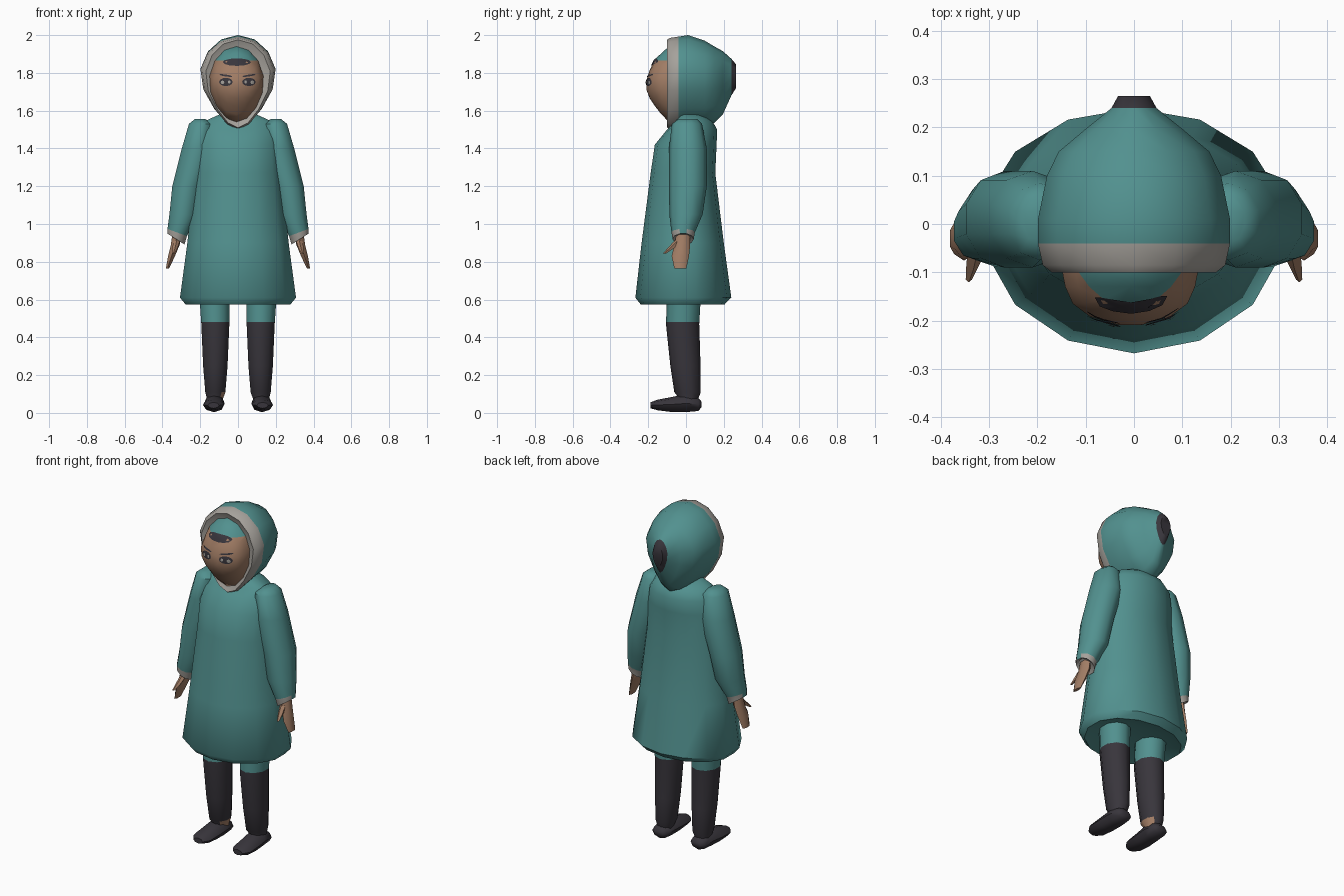
import bpy, bmesh, math
from mathutils import Vector
from mathutils.bvhtree import BVHTree

if "Cube" in bpy.data.objects:
    bpy.data.objects.remove(bpy.data.objects["Cube"])


def material(name, rgb):
    m = bpy.data.materials.new(name)
    m.diffuse_color = (*rgb, 1)
    m.use_nodes = True
    m.node_tree.nodes["Principled BSDF"].inputs["Base Color"].default_value = m.diffuse_color
    return m


TEAL = material("teal cloth", (0.084, 0.283, 0.275))
PALE = material("pale trim", (0.38, 0.36, 0.33))
SKIN = material("skin", (0.36, 0.205, 0.13))
DARK = material("dark leather", (0.04, 0.036, 0.045))


def ring_z(n, z, cx, cy, rx, front, back, tilt=0):
    """Horizontal oval; tilt raises the +x side."""
    pts = []
    for i in range(n):
        a = 2 * math.pi * i / n - math.pi / 2
        c, s = math.cos(a), math.sin(a)
        pts.append((cx + rx * c, cy + (back if s > 0 else front) * s, z + tilt * c))
    return pts


def ring_y(n, y, cx, cz, rx, top, bottom, chin=0.0):
    """Upright oval; chin narrows the lower half."""
    pts = []
    for i in range(n):
        a = 2 * math.pi * i / n + math.pi / 2
        c, s = math.cos(a), math.sin(a)
        w = rx * c * (1 + chin * s if s < 0 else 1)
        pts.append((cx + w, y, cz + (top if s > 0 else bottom) * s))
    return pts


def finish(bm, name, mats, rule=None, angle=50):
    bmesh.ops.recalc_face_normals(bm, faces=bm.faces)
    bm.normal_update()
    if rule:
        for f in bm.faces:
            f.material_index = rule(f.calc_center_median(), f.normal)
    me = bpy.data.meshes.new(name)
    bm.to_mesh(me)
    bm.free()
    for m in mats:
        me.materials.append(m)
    me.shade_smooth()
    me.set_sharp_from_angle(angle=math.radians(angle))
    ob = bpy.data.objects.new(name, me)
    bpy.context.collection.objects.link(ob)
    return ob


def loft(name, rings, mats, rule=None, cuts=(), angle=50, mirror=False):
    """Skin a list of rings, cap both ends, optionally cut at heights."""
    bm = bmesh.new()
    rows = [[bm.verts.new((-x if mirror else x, y, z)) for x, y, z in r] for r in rings]
    n = len(rows[0])
    for a, b in zip(rows, rows[1:]):
        for i in range(n):
            j = (i + 1) % n
            bm.faces.new((a[i], a[j], b[j], b[i]))
    bm.faces.new(rows[0])
    bm.faces.new(rows[-1])
    for co, no in cuts:
        bmesh.ops.bisect_plane(bm, geom=bm.verts[:] + bm.edges[:] + bm.faces[:],
                               plane_co=co, plane_no=no)
    return finish(bm, name, mats, rule, angle)


# Coat body, flared to a tucked-in hem
coat = [(0.60, 0.20, 0.13, 0.12), (0.575, 0.285, 0.24, 0.205), (0.61, 0.315, 0.268, 0.24),
        (0.90, 0.275, 0.235, 0.20), (1.27, 0.235, 0.187, 0.155), (1.42, 0.225, 0.165, 0.162),
        (1.50, 0.21, 0.10, 0.165), (1.545, 0.18, 0.06, 0.14), (1.58, 0.10, 0.04, 0.10)]
loft("coat", [ring_z(14, z, 0, 0, rx, f, b) for z, rx, f, b in coat], [TEAL])

# Sleeves with pale cuffs, hands, thumbs
sleeve = [(1.555, 0.20, 0.01, 0.03, 0.05, 0), (1.53, 0.195, 0.005, 0.068, 0.08, 0),
          (1.40, 0.21, 0.01, 0.092, 0.10, 0), (1.20, 0.268, 0.01, 0.084, 0.10, 0),
          (1.05, 0.288, 0.0, 0.079, 0.088, 0), (0.955, 0.322, -0.015, 0.054, 0.062, 0.02),
          (0.92, 0.328, -0.015, 0.047, 0.056, 0.03), (0.935, 0.328, -0.015, 0.03, 0.04, 0.02)]
hand = [(0.945, 0.325, -0.015, 0.026, 0.036), (0.89, 0.332, -0.02, 0.027, 0.042),
        (0.83, 0.352, -0.03, 0.021, 0.046), (0.765, 0.373, -0.03, 0.010, 0.032)]
thumb = [(0.91, 0.325, -0.04, 0.018, 0.022), (0.875, 0.333, -0.075, 0.015, 0.02),
         (0.845, 0.342, -0.112, 0.007, 0.009)]
for side, flip in (("right", False), ("left", True)):
    loft(side + "_sleeve", [ring_z(10, z, x, y, rx, ry, ry, t) for z, x, y, rx, ry, t in sleeve],
         [TEAL, PALE], lambda c, n: 1 if c.z < 0.96 and n.z < 0.9 else 0, mirror=flip)
    loft(side + "_hand", [ring_z(6, z, x, y, rx, ry, ry) for z, x, y, rx, ry in hand],
         [SKIN], mirror=flip)
    loft(side + "_thumb", [ring_z(5, z, x, y, rx, ry, ry) for z, x, y, rx, ry in thumb],
         [SKIN], mirror=flip)

# Legs: trousers above, tall boots below; one ankle shows a patch of skin
leg = [(0.64, 0.125, -0.01, 0.085, 0.09), (0.47, 0.12, -0.018, 0.078, 0.088),
       (0.25, 0.12, -0.003, 0.068, 0.08), (0.11, 0.12, 0.008, 0.056, 0.07),
       (0.075, 0.122, 0.015, 0.045, 0.05), (0.04, 0.125, 0.01, 0.045, 0.05)]
foot = [(0.082, 0.125, 0.045, 0.03, 0.015), (0.065, 0.125, 0.045, 0.05, 0.035),
        (0.0, 0.125, 0.05, 0.055, 0.05), (-0.07, 0.128, 0.045, 0.056, 0.04),
        (-0.15, 0.13, 0.042, 0.056, 0.028), (-0.188, 0.13, 0.04, 0.03, 0.016)]


def leg_colour(c, n):
    if c.z > 0.48:
        return 0
    return 2 if c.x < 0 and c.z < 0.11 and n.x > 0.4 else 1


for side, flip in (("right", False), ("left", True)):
    loft(side + "_leg", [ring_z(10, z, x, y, rx, ry, ry) for z, x, y, rx, ry in leg],
         [TEAL, DARK, SKIN], leg_colour, [((0, 0, 0.48), (0, 0, 1))], mirror=flip)
    loft(side + "_boot_foot",
         [ring_y(8, y, x, z, rx, rz, z - 0.004 if -0.1 < y < 0.02 else rz)
          for y, x, z, rx, rz in foot], [DARK], mirror=flip)

# Hood: pale rim around the face, dark square tip at the back
hood = [(-0.08, 1.75, 0.135, 0.18, 0.20), (-0.10, 1.76, 0.175, 0.215, 0.25),
        (-0.085, 1.77, 0.194, 0.215, 0.268), (-0.04, 1.77, 0.204, 0.222, 0.26),
        (0.01, 1.77, 0.204, 0.23, 0.25), (0.10, 1.77, 0.185, 0.20, 0.25),
        (0.15, 1.77, 0.16, 0.17, 0.235), (0.195, 1.78, 0.105, 0.135, 0.20),
        (0.24, 1.785, 0.048, 0.09, 0.105), (0.265, 1.785, 0.034, 0.06, 0.065)]
loft("hood", [ring_y(14, y, 0, z, rx, t, b, 0.35) for y, z, rx, t, b in hood],
     [TEAL, PALE, DARK],
     lambda c, n: 1 if c.y < -0.045 else (2 if c.y > 0.245 else 0))

# Face with a cloth cap showing above the brow
face = [(-0.209, 1.74, 0.025, 0.025, 0.03), (-0.192, 1.74, 0.085, 0.075, 0.075),
        (-0.165, 1.74, 0.122, 0.13, 0.115), (-0.13, 1.74, 0.138, 0.165, 0.16),
        (-0.09, 1.74, 0.146, 0.20, 0.20), (-0.03, 1.74, 0.145, 0.20, 0.19)]
head = loft("face", [ring_y(14, y, -0.008, z, rx, t, b, 0.15) for y, z, rx, t, b in face],
            [SKIN, TEAL], lambda c, n: 1 if c.z > 1.865 else 0,
            [((0, 0, 1.865), (0, 0, 1))], 70)

# Thin plates laid on the face
surface = BVHTree.FromPolygons([v.co for v in head.data.vertices],
                               [p.vertices for p in head.data.polygons])


def plate(name, cx, cz, rx, rz, mat, lift=0.004, turn=0.0, n=12):
    bm = bmesh.new()

    def place(x, z):
        u, v = x * math.cos(turn) - z * math.sin(turn), x * math.sin(turn) + z * math.cos(turn)
        hit = surface.ray_cast(Vector((cx + u, -1, cz + v)), Vector((0, 1, 0)))[0]
        return bm.verts.new((cx + u, (hit.y if hit else -0.1) - lift, cz + v))

    angles = [2 * math.pi * i / n for i in range(n)]
    mid = place(0, 0)
    rings = [[place(k * rx * math.cos(a), k * rz * math.sin(a)) for a in angles]
             for k in (0.5, 1)]
    for i in range(n):
        j = (i + 1) % n
        bm.faces.new((mid, rings[0][i], rings[0][j]))
        bm.faces.new((rings[0][i], rings[1][i], rings[1][j], rings[0][j]))
    ob = finish(bm, name, [mat])
    if sum(p.normal.y for p in ob.data.polygons) > 0:
        ob.data.flip_normals()


plate("fringe", -0.006, 1.857, 0.075, 0.02, DARK, 0.005)
for side, s in (("right", 1), ("left", -1)):
    x = -0.003 + 0.061 * s
    plate(side + "_eye", x, 1.752, 0.036, 0.022, DARK)
    plate(side + "_eye_white", x + 0.018 * s, 1.75, 0.010, 0.010, PALE, 0.007, n=8)
    plate(side + "_eye_glint", x - 0.018 * s, 1.752, 0.007, 0.009, PALE, 0.007, n=8)
    plate(side + "_brow", x, 1.786, 0.036, 0.005, DARK, turn=0.15 * s)
